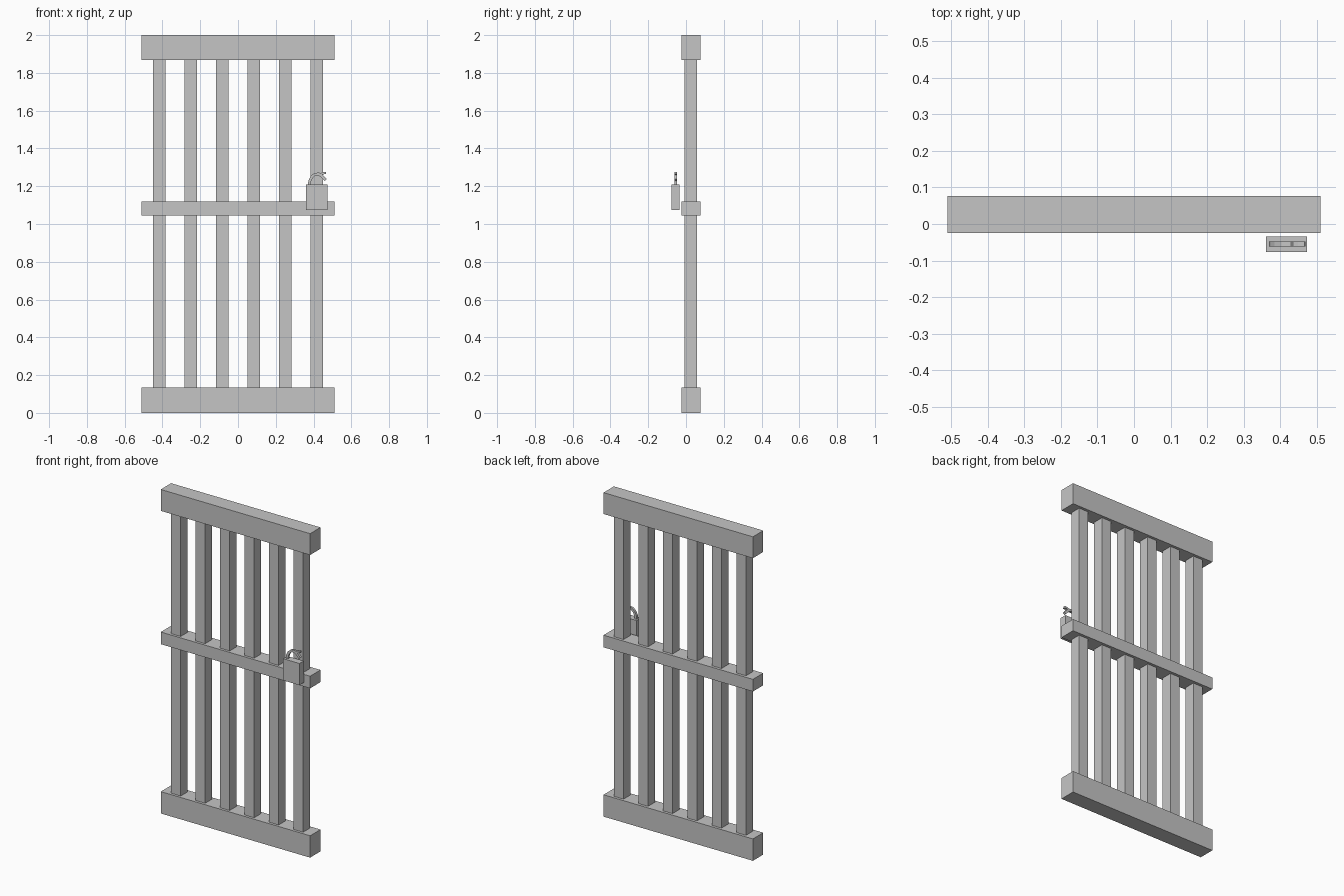
import bpy, bmesh
from mathutils import Vector

if "Cube" in bpy.data.objects:
    bpy.data.objects.remove(bpy.data.objects["Cube"])

metal = bpy.data.materials.new("grey_metal")
metal.diffuse_color = (0.56, 0.56, 0.56, 1)
metal.use_nodes = True
metal.node_tree.nodes["Principled BSDF"].inputs["Base Color"].default_value = metal.diffuse_color


def finish(name, bm):
    bmesh.ops.recalc_face_normals(bm, faces=bm.faces)
    me = bpy.data.meshes.new(name)
    bm.to_mesh(me)
    bm.free()
    me.materials.append(metal)
    ob = bpy.data.objects.new(name, me)
    bpy.context.collection.objects.link(ob)
    return ob


def box(name, lo, hi):
    bm = bmesh.new()
    bmesh.ops.create_cube(bm, size=1)
    for v in bm.verts:
        v.co = Vector([l + (c + 0.5) * (h - l) for c, l, h in zip(v.co, lo, hi)])
    return finish(name, bm)


def strip(name, path, width, depth, y):
    """Square-section bar following an x/z path."""
    bm = bmesh.new()
    pts = [Vector((x, 0, z)) for x, z in path]
    rings = []
    for i, p in enumerate(pts):
        t = (pts[min(i + 1, len(pts) - 1)] - pts[max(i - 1, 0)]).normalized()
        n = Vector((-t.z, 0, t.x)) * width / 2
        d = Vector((0, depth / 2, 0))
        rings.append([bm.verts.new(p + o + Vector((0, y, 0)))
                      for o in (n + d, n - d, -n - d, -n + d)])
    for a, b in zip(rings, rings[1:]):
        for k in range(4):
            bm.faces.new((a[k], a[(k + 1) % 4], b[(k + 1) % 4], b[k]))
    bm.faces.new(rings[0])
    bm.faces.new(rings[-1][::-1])
    return finish(name, bm)


# Horizontal rails
for name, z0, z1 in (("bottom_rail", 0, 0.135), ("middle_rail", 1.045, 1.12),
                     ("top_rail", 1.868, 2.0)):
    box(name, (-0.51, -0.025, z0), (0.51, 0.076, z1))

# Upright bars
for i in range(6):
    x = -0.418 + i * 0.1672
    box(f"upright_bar_{i + 1}", (x - 0.033, -0.009, 0.13), (x + 0.033, 0.059, 1.873))

# Padlock body
box("padlock_body", (0.361, -0.076, 1.074), (0.473, -0.034, 1.208))

# Open shackle with a forked tip
LOCK_Y = -0.055
strip("padlock_shackle",
      [(0.377, 1.2), (0.38, 1.228), (0.39, 1.249), (0.407, 1.263),
       (0.427, 1.265), (0.445, 1.253), (0.464, 1.232)], 0.015, 0.014, LOCK_Y)
strip("shackle_tip", [(0.437, 1.262), (0.45, 1.269), (0.466, 1.27)], 0.012, 0.014, LOCK_Y)
